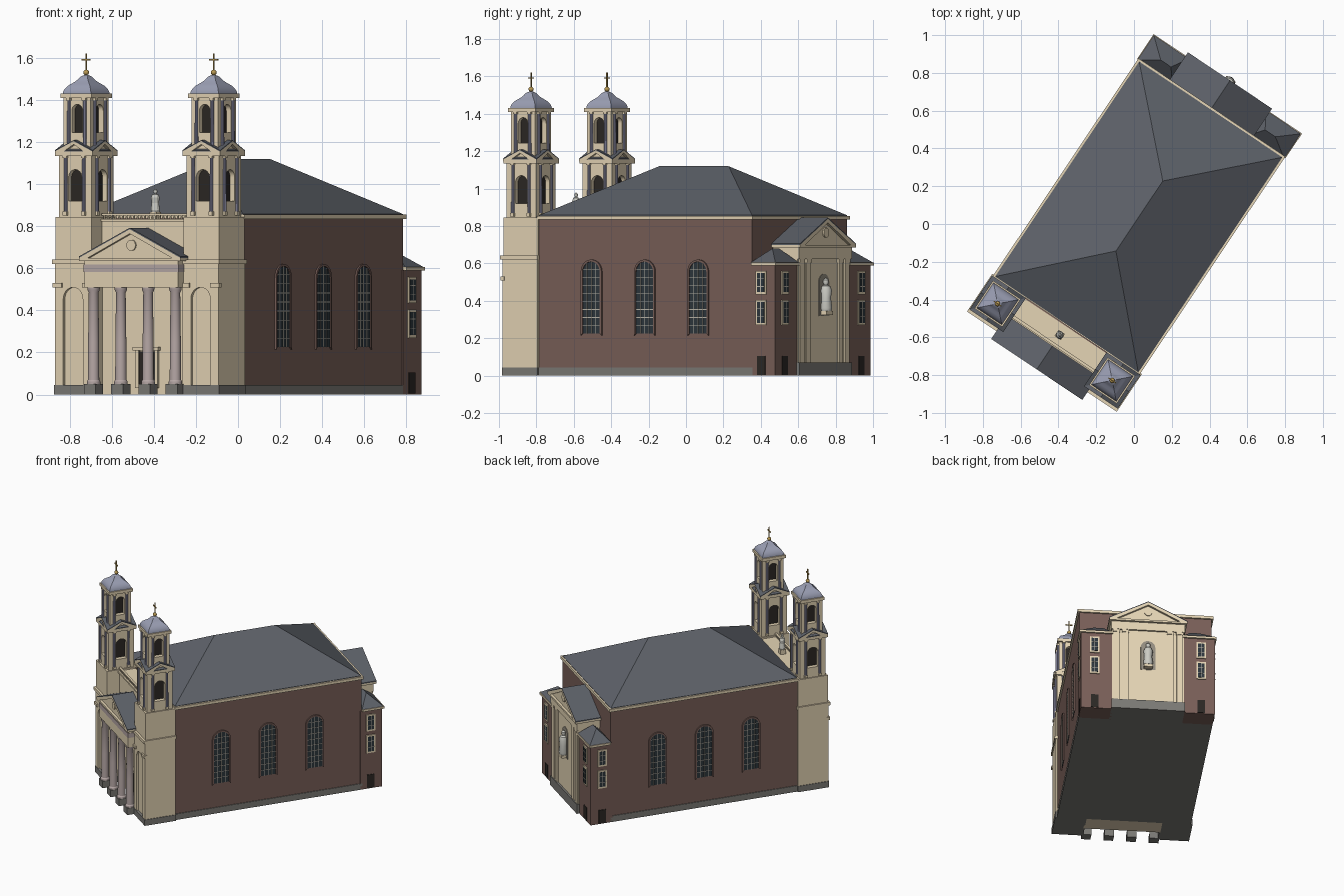
import bpy, bmesh
from math import sin, cos, pi, radians, sqrt
from mathutils import Matrix, Vector

if "Cube" in bpy.data.objects:
    bpy.data.objects.remove(bpy.data.objects["Cube"])

COL = dict(stone=(.78, .66, .46), brick=(.19, .115, .098), slate=(.11, .12, .14), lead=(.33, .35, .46),
           column=(.47, .39, .38), shaft=(.30, .30, .43), base=(.2, .195, .18), glass=(.026, .037, .046),
           dark=(.025, .021, .018), gold=(.5, .33, .09), marble=(.6, .6, .55), niche=(.3, .27, .22),
           bars=(.5, .47, .4))
parts = {}
I = Matrix.Identity(4)


def place(x, y, deg=0, s=1):
    return Matrix.Diagonal((s, 1, 1, 1)) @ Matrix.Translation((x, y, 0)) @ Matrix.Rotation(radians(deg), 4, 'Z')


def bm_for(name, mat):
    return parts.setdefault(name, (bmesh.new(), mat))[0]


def prism(name, mat, pts, y0, y1, M=I):
    """Profile in x,z extruded from y0 to y1."""
    bm = bm_for(name, mat)
    a, b = [[bm.verts.new(M @ Vector((x, y, z))) for x, z in pts] for y in (y0, y1)]
    bm.faces.new(a)
    bm.faces.new(b[::-1])
    for i in range(len(pts)):
        bm.faces.new((a[i - 1], a[i], b[i], b[i - 1]))


def box(name, mat, x0, x1, y0, y1, z0, z1, M=I):
    prism(name, mat, [(x0, z0), (x1, z0), (x1, z1), (x0, z1)], y0, y1, M)


def lathe(name, mat, prof, n=16, M=I, turn=0):
    """Profile of (radius, z) turned about z."""
    bm = bm_for(name, mat)
    rings = [[bm.verts.new(M @ Vector((r * cos(2 * pi * i / n + turn), r * sin(2 * pi * i / n + turn), z)))
              for i in range(n)] for r, z in prof]
    for a, b in zip(rings, rings[1:]):
        for i in range(n):
            bm.faces.new((a[i - 1], a[i], b[i], b[i - 1]))
    bm.faces.new(rings[0])
    bm.faces.new(rings[-1])


def hull(name, mat, pts, M=I):
    bm = bm_for(name, mat)
    bmesh.ops.convex_hull(bm, input=[bm.verts.new(M @ Vector(p)) for p in pts])


def arch(a, z0, zt, n=12):
    return [(-a, z0)] + [(a * cos(pi - pi * i / n), zt - a + a * sin(pi * i / n)) for i in range(n + 1)] + [(a, z0)]


def arched_panel(name, mat, w, z0, z1, a, top, y0, y1, M):
    """Wall slab with an arched notch rising from its foot."""
    prism(name, mat, [(-w, z0)] + arch(a, z0, top) + [(w, z0), (w, z1), (-w, z1)], y0, y1, M)


def gable(name, h, z0, z1, y0, y1, M=I, t=.014):
    """Pediment facing -y with tympanum, raking cornice and slate roof."""
    prism(name + "_tympanum", 'stone', [(-h + .02, z0), (h - .02, z0), (0, z1 - t)], y0 + .018, y1, M)
    box(name + "_tympanum", 'stone', -h, h, y0, y1, z0 - t, z0, M)
    prism(name + "_raking_cornice", 'stone', [(-h, z0), (0, z1 - t / 2), (h, z0), (h - .05, z0), (0, z1 - 2 * t), (.05 - h, z0)],
          y0, y0 + .02, M)
    prism(name + "_roof", 'slate', [(-h, z0), (0, z1 - t / 2), (h, z0), (h, z0 + t / 2), (0, z1), (-h, z0 + t / 2)], y0, y1, M)


def statue(name, z, k, M):
    prof = [(.02, 0), (.024, .012), (.019, .05), (.023, .078), (.017, .094), (.007, .099), (.011, .108), (.01, .118), (.002, .125)]
    lathe(name, 'marble', [(r * k, z + h * k) for r, h in prof], 12, M)


def small_window(M, z0, z1, w=.033):
    box("wing_window_frames", 'stone', -w, w, -.007, .01, z0, z1, M)
    box("wing_window_glass", 'glass', -w + .01, w - .01, -.009, .01, z0 + .012, z1 - .012, M)
    box("wing_window_bars", 'bars', -.002, .002, -.011, 0, z0 + .012, z1 - .012, M)
    for i in (1, 2):
        z = z0 + (z1 - z0) * i / 3
        box("wing_window_bars", 'bars', -w + .01, w - .01, -.011, 0, z - .002, z + .002, M)


# hall: plinth, walls, cornice, hipped roof
box("hall_plinth", 'base', -.461, .461, -.65, .735, 0, .045)
box("hall_walls", 'brick', -.456, .456, -.65, .73, .002, .84)
box("hall_cornice", 'stone', -.468, .468, -.645, .742, .834, .855)
hull("hall_roof", 'slate', [(sx * .456, y, z) for sx in (-1, 1) for y in (-.64, .73) for z in (.85, .858)]
     + [(0, -.172, 1.12), (0, .274, 1.12)])

# tall arched hall windows with glazing bars
A, Z0, ZT = .056, .225, .61
for s in (-1, 1):
    for v in (-.3, .043, .386):
        M = place(.456, v, 90, s)
        prism("hall_window_frames", 'brick', arch(A + .011, Z0 - .01, ZT + .011) + arch(A, Z0, ZT)[::-1], -.009, .01, M)
        prism("hall_window_glass", 'glass', arch(A, Z0, ZT), -.003, .01, M)
        for x in (-.028, 0, .028):
            box("hall_window_bars", 'bars', x - .0015, x + .0015, -.006, 0, Z0, ZT - A + sqrt(A * A - x * x), M)
        for i in range(1, 9):
            z = Z0 + i * .043
            w = A if z < ZT - A else sqrt(max(A * A - (z - ZT + A) ** 2, 1e-5))
            box("hall_window_bars", 'bars', -w, w, -.006, 0, z - .0015, z + .0015, M)

# twin towers
for s in (-1, 1):
    C = place(s * .365, -.7525)
    box("tower_plinths", 'base', -.108, .108, -.116, .113, 0, .045, C)
    box("tower_bases", 'stone', -.104, .104, -.098, .112, .03, .62, C)
    arched_panel("tower_fronts", 'stone', .104, .045, .62, .056, .51, -.113, -.09, C)
    for x in (-.085, .085):
        box("tower_front_caps", 'stone', x - .026, x + .026, -.122, -.1, .51, .53, C)
    box("tower_belts", 'stone', -.112, .112, -.124, .116, .62, .642, C)
    box("tower_bases", 'stone', -.102, .102, -.108, .112, .64, .845, C)
    # two belfry stages: half-width, floor, sill, arch top, ceiling, arch half-width
    for h, z0, sill, top, z1, a in ((.094, .84, .92, 1.07, 1.14, .038), (.077, 1.15, 1.245, 1.38, 1.412, .031)):
        box("belfry_cores", 'dark', -h + .03, h - .03, -h + .03, h - .03, z0, z1, C)
        for k in range(4):
            M = C @ Matrix.Rotation(k * pi / 2, 4, 'Z')
            arched_panel("belfry_walls", 'stone', h, sill, z1, a, top, -h, -h + .026, M)
            box("belfry_walls", 'stone', -h, h, -h, -h + .032, z0, sill, M)
            for x in (-a - .014, a + .014):
                lathe("belfry_columns", 'shaft', [(.009, z0 + .03), (.008, z1 - .012)], 10, M @ Matrix.Translation((x, -h - .003, 0)))
                box("belfry_column_blocks", 'stone', x - .011, x + .011, -h - .013, -h, z0 + .012, z0 + .03, M)
                box("belfry_column_blocks", 'stone', x - .011, x + .011, -h - .013, -h, z1 - .014, z1, M)
    box("belfry_cornices", 'stone', -.107, .107, -.107, .107, 1.135, 1.156, C)
    for k in range(4):
        gable("belfry_gable", .107, 1.156, 1.21, -.108, 0, C @ Matrix.Rotation(k * pi / 2, 4, 'Z'), .01)
    box("top_cornices", 'stone', -.088, .088, -.088, .088, 1.41, 1.432, C)
    bell = [(.08, 1.43), (.079, 1.44), (.074, 1.453), (.065, 1.466), (.052, 1.477), (.039, 1.487), (.029, 1.498), (.021, 1.51),
            (.012, 1.517), (.003, 1.52)]
    lathe("tower_bell_roofs", 'lead', [(r * sqrt(2), z) for r, z in bell], 4, C, pi / 4)
    lathe("finial_balls", 'gold', [(.013 * sin(pi * i / 8) + .001, 1.532 - .013 * cos(pi * i / 8)) for i in range(9)], 12, C)
    box("finial_crosses", 'gold', -.003, .003, -.003, .003, 1.54, 1.622, C)
    box("finial_crosses", 'gold', -.024, .024, -.003, .003, 1.588, 1.595, C)

# centre facade, balustrade and roof statue
box("facade_wall", 'stone', -.265, .265, -.77, -.64, 0, .825)
box("facade_ledge", 'stone', -.265, .265, -.778, -.645, .822, .834)
box("balustrade_rail", 'stone', -.265, .265, -.772, -.756, .852, .861)
for i in range(25):
    lathe("balusters", 'stone', [(.004, .833), (.006, .84), (.003, .853)], 8, place(-.252 + i * .021, -.764))
box("statue_pedestal", 'stone', -.02, .02, -.727, -.687, .83, .868)
statue("roof_statue", .866, .9, place(0, -.707))

# doorway
box("door", 'dark', -.048, .048, -.777, -.76, .03, .205)
for x in (-.055, .055):
    box("door_surround", 'stone', x - .009, x + .009, -.783, -.76, .03, .21)
box("door_surround", 'stone', -.072, .072, -.793, -.76, .21, .226)

# portico: columns, entablature, pediment
for x in (-.234, -.078, .078, .234):
    M = place(x, -.885)
    box("column_pedestals", 'base', -.033, .033, -.033, .033, 0, .05, M)
    lathe("portico_columns", 'column', [(.032, .05), (.032, .062), (.027, .07), (.026, .25), (.023, .485), (.029, .497), (.03, .51)], 20, M)
box("portico_entablature", 'stone', -.268, .268, -.912, -.76, .51, .64)
box("portico_frieze", 'column', -.271, .271, -.915, -.77, .583, .618)
gable("portico", .29, .65, .793, -.926, -.765)

# rear chancel facing +y
B = place(0, 0, 180)
box("chancel_plinth", 'base', -.252, .252, -.9, -.72, 0, .07, B)
box("chancel_walls", 'stone', -.248, .248, -.885, -.72, .06, .69, B)
box("chancel_entablature", 'stone', -.254, .254, -.898, -.72, .625, .685, B)
gable("chancel", .268, .7, .845, -.914, -.72, B)
for s in (-1, 1):
    for x in (.155, .218):
        box("chancel_pilasters", 'stone', s * x - .02, s * x + .02, -.894, -.88, .07, .625, B)
        box("chancel_pilasters", 'stone', s * x - .024, s * x + .024, -.897, -.88, .605, .625, B)
prism("chancel_niche", 'niche', arch(.05, .32, .545), -.889, -.87, B)
box("niche_corbel", 'stone', -.03, .03, -.925, -.88, .325, .345, B)
statue("niche_statue", .345, 1.42, place(0, .9))

# round pediment medallions
for M, y, z in ((I, -.916, .71), (B, -.904, .765)):
    prism("pediment_medallions", 'stone', [(.026 * cos(2 * pi * i / 20), z + .026 * sin(2 * pi * i / 20)) for i in range(20)],
          y, y + .03, M)

# low rear wings with hipped roofs, windows and doors
for s in (-1, 1):
    W = place(0, 0, 0, s)
    box("wing_walls", 'brick', .24, .461, .72, .88, 0, .592, W)
    box("wing_cornices", 'stone', .24, .473, .735, .893, .59, .606, W)
    hull("wing_roofs", 'slate', [(x, y, .606) for x in (.245, .468) for y in (.73, .888)] + [(.365, .8, .68), (.3, .8, .68)], W)
    for M in (place(.461, .795, 90, s), place(.367, .88, 180, s)):
        small_window(M, .27, .405)
        small_window(M, .435, .56)
        box("wing_doors", 'dark', -.026, .026, -.004, .01, .005, .105, M)

# turn everything to the building's bearing and make the objects
turn = Matrix.Rotation(radians(-33.8), 4, 'Z')
for name, (bm, mat) in parts.items():
    bm.transform(turn)
    bmesh.ops.recalc_face_normals(bm, faces=bm.faces)
    me = bpy.data.meshes.new(name)
    bm.to_mesh(me)
    bm.free()
    me.polygons.foreach_set("use_smooth", [True] * len(me.polygons))
    me.set_sharp_from_angle(angle=radians(30 if "roof" not in name or "bell_roof" in name else 5))
    m = bpy.data.materials.get(mat) or bpy.data.materials.new(mat)
    m.diffuse_color = (*COL[mat], 1)
    m.use_nodes = True
    m.node_tree.nodes["Principled BSDF"].inputs["Base Color"].default_value = m.diffuse_color
    me.materials.append(m)
    bpy.context.collection.objects.link(bpy.data.objects.new(name, me))
